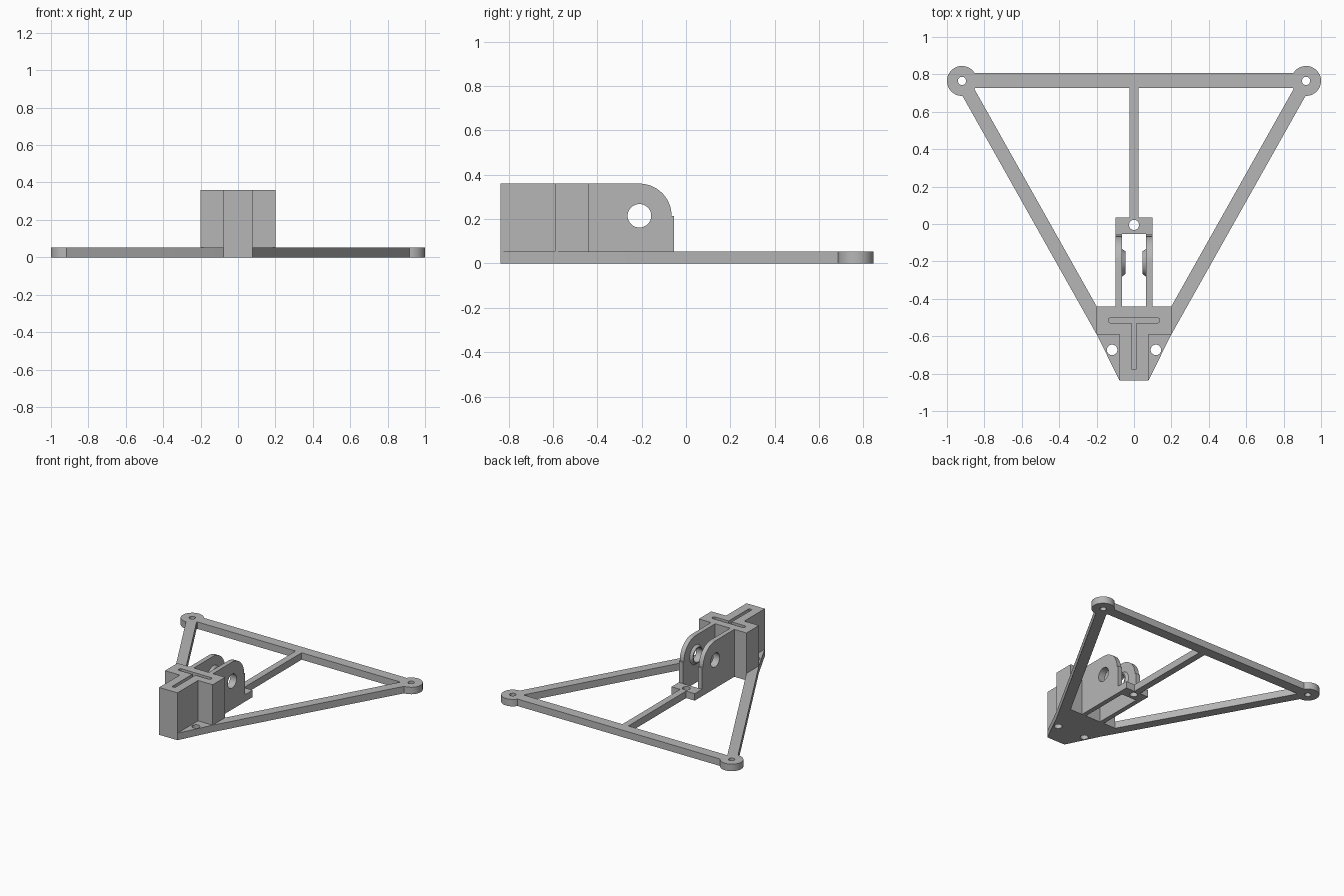
import bpy
import bmesh
import math
from mathutils import Matrix

cube = bpy.data.objects.get("Cube")
if cube:
    bpy.data.objects.remove(cube, do_unlink=True)

grey = bpy.data.materials.new("plain grey")
grey.use_nodes = True
colour = (0.47, 0.47, 0.47, 1)
grey.diffuse_color = colour
grey.node_tree.nodes["Principled BSDF"].inputs["Base Color"].default_value = colour

BASE = 0.053     # plate thickness
TOP = 0.36       # tower and arm height


def make_object(name, bm):
    bmesh.ops.recalc_face_normals(bm, faces=bm.faces)
    mesh = bpy.data.meshes.new(name)
    bm.to_mesh(mesh)
    bm.free()
    mesh.materials.append(grey)
    obj = bpy.data.objects.new(name, mesh)
    bpy.context.collection.objects.link(obj)
    return obj


def prism(name, points, lo, hi, axis="Z"):
    """Extrude an outline: xy points along Z, or yz points along X."""
    def place(p, h):
        return (p[0], p[1], h) if axis == "Z" else (h, p[0], p[1])
    bm = bmesh.new()
    face = bm.faces.new([bm.verts.new(place(p, lo)) for p in points])
    moved = bmesh.ops.extrude_face_region(bm, geom=[face])["geom"]
    verts = [v for v in moved if isinstance(v, bmesh.types.BMVert)]
    bmesh.ops.translate(bm, verts=verts, vec=(0, 0, hi - lo) if axis == "Z" else (hi - lo, 0, 0))
    return make_object(name, bm)


def box(name, x0, x1, y0, y1, z0, z1):
    return prism(name, [(x0, y0), (x1, y0), (x1, y1), (x0, y1)], z0, z1)


def cylinder(name, centre, r1, r2, depth, axis="Z"):
    bm = bmesh.new()
    turn = Matrix.Rotation(math.pi / 2, 4, "Y") if axis == "X" else Matrix()
    bmesh.ops.create_cone(bm, cap_ends=True, segments=48, radius1=r1, radius2=r2,
                          depth=depth, matrix=Matrix.Translation(centre) @ turn)
    return make_object(name, bm)


def combine(target, others, operation):
    """Apply booleans one by one and remove the helper solids."""
    for other in others:
        mod = target.modifiers.new("combine", "BOOLEAN")
        mod.operation, mod.solver, mod.object = operation, "EXACT", other
        bpy.context.view_layer.update()
        graph = bpy.context.evaluated_depsgraph_get()
        mesh = bpy.data.meshes.new_from_object(target.evaluated_get(graph))
        target.modifiers.clear()
        target.data = mesh
        bpy.data.objects.remove(other, do_unlink=True)


def smooth(obj):
    bpy.ops.object.select_all(action="DESELECT")
    obj.select_set(True)
    bpy.context.view_layer.objects.active = obj
    bpy.ops.object.shade_smooth_by_angle(angle=math.radians(25))


# Triangular base frame: front plate, bars, corner pads, centre spine
PAD_X, PAD_Y = 0.92, 0.765
frame = prism("base_frame", [(-0.2, -0.44), (-0.2, -0.59), (-0.077, -0.837),
                             (0.077, -0.837), (0.2, -0.59), (0.2, -0.44)], 0, BASE)
pieces = [box("back_bar", -PAD_X, PAD_X, 0.728, 0.807, 0, BASE)]
for s in (-1, 1):
    pieces.append(prism("side_bar", [(s * 0.2, -0.59), (s * 0.2, -0.44),
                                     (s * PAD_X, PAD_Y + 0.075),
                                     (s * PAD_X, PAD_Y - 0.075)], 0, BASE))
    pieces.append(cylinder("pad", (s * PAD_X, PAD_Y, BASE / 2), 0.08, 0.08, BASE))
pieces.append(box("spine", -0.025, 0.025, 0, 0.74, 0, BASE))
pieces.append(box("tab", -0.098, 0.098, -0.053, 0.035, 0, BASE))
combine(frame, pieces, "UNION")

# Screw holes through the frame
holes = [cylinder("hole", (0, -0.005, 0), 0.027, 0.027, 0.4)]
for s in (-1, 1):
    holes.append(cylinder("hole", (s * PAD_X, PAD_Y, 0), 0.022, 0.022, 0.4))
    holes.append(cylinder("hole", (s * 0.117, -0.673, 0), 0.028, 0.028, 0.4))
combine(frame, holes, "DIFFERENCE")
smooth(frame)

# T-shaped tower with a T-shaped blind slot
half_tower = [(0.077, -0.837), (0.077, -0.59), (0.2, -0.59), (0.2, -0.44)]
tower = prism("tower", half_tower + [(-x, y) for x, y in reversed(half_tower)], BASE, TOP)
half_slot = [(0.013, -0.775), (0.013, -0.53), (0.127, -0.53), (0.137, -0.522),
             (0.137, -0.508), (0.127, -0.5)]
slot = prism("slot", half_slot + [(-x, y) for x, y in reversed(half_slot)], BASE + 0.01, TOP + 0.1)
combine(tower, [slot], "DIFFERENCE")
smooth(tower)

# Rounded hinge arms with tapered inner bosses and a pin hole
PIN_Y, PIN_Z, ARC = -0.21, 0.215, 0.145
outline = [(-0.44, 0), (-0.053, 0), (-0.053, PIN_Z)]
for i in range(17):
    a = math.pi / 2 * i / 16
    outline.append((PIN_Y + ARC * math.cos(a), PIN_Z + ARC * math.sin(a)))
outline.append((-0.44, TOP))
for side, s in (("right", -1), ("left", 1)):
    lo, hi = sorted((s * 0.063, s * 0.098))
    arm = prism(side + "_arm", outline, lo, hi, "X")
    radii = (0.06, 0.077) if s > 0 else (0.077, 0.06)
    boss = cylinder("boss", (s * 0.0565, PIN_Y + 0.003, PIN_Z), *radii, 0.023, "X")
    combine(arm, [boss], "UNION")
    pin = cylinder("pin_hole", (s * 0.08, PIN_Y, PIN_Z), 0.053, 0.053, 0.2, "X")
    combine(arm, [pin], "DIFFERENCE")
    smooth(arm)
